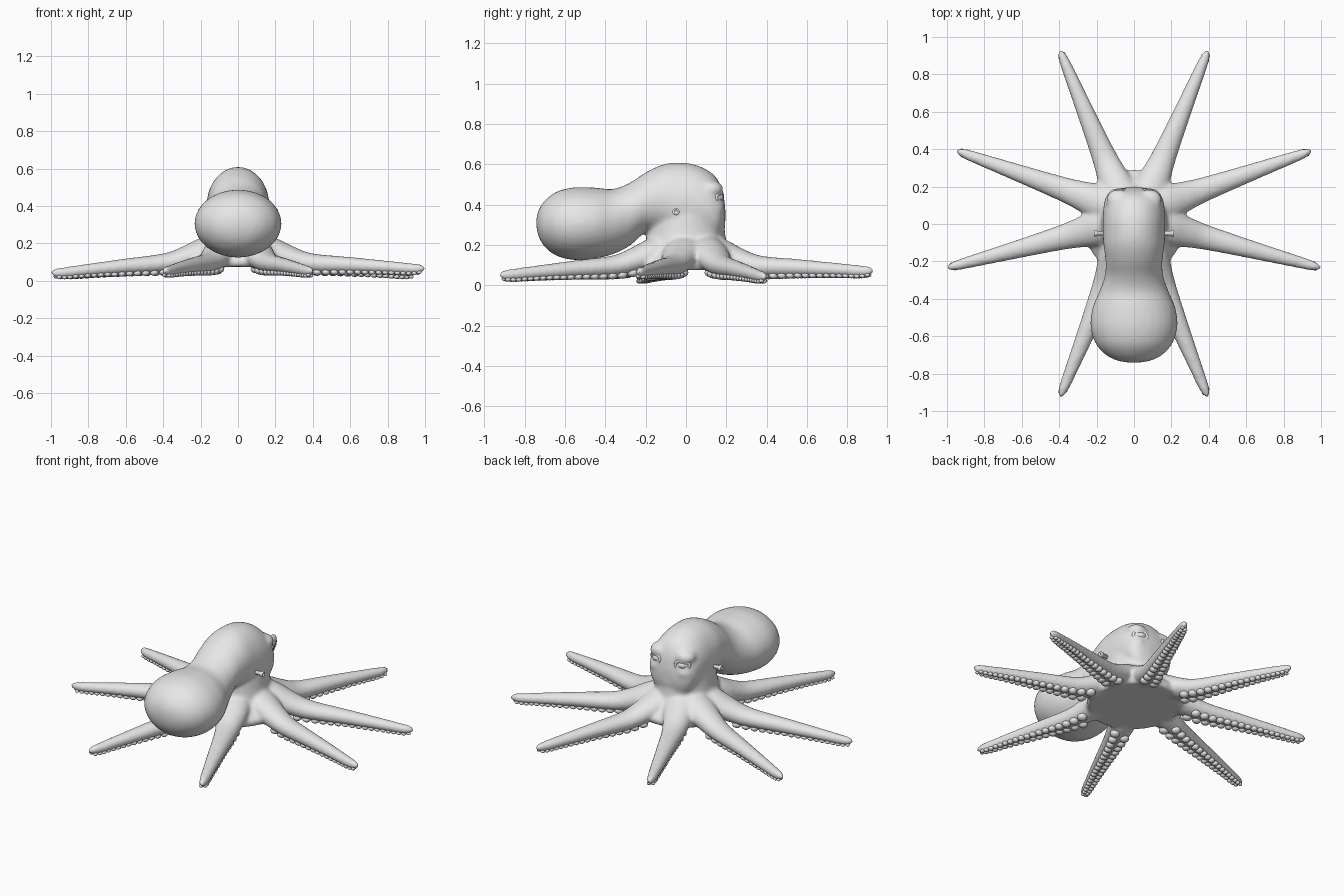
import bpy, bmesh, math
from mathutils import Vector, Matrix

if "Cube" in bpy.data.objects:
    bpy.data.objects.remove(bpy.data.objects["Cube"])

skin = bpy.data.materials.new("light grey skin")
skin.diffuse_color = (0.8, 0.8, 0.8, 1)
skin.use_nodes = True
skin.node_tree.nodes["Principled BSDF"].inputs["Base Color"].default_value = skin.diffuse_color


def spline(rows, steps=5):
    """Smoothly interpolate rows of numbers (Catmull-Rom)."""
    out = []
    for i in range(len(rows) - 1):
        p = [rows[max(0, min(len(rows) - 1, i + k))] for k in (-1, 0, 1, 2)]
        for s in range(steps):
            t = s / steps
            out.append([0.5 * (2 * b + (c - a) * t + (2 * a - 5 * b + 4 * c - d) * t * t
                               + (3 * b - a - 3 * c + d) * t ** 3) for a, b, c, d in zip(*p)])
    return out + [list(rows[-1])]


def loft(bm, rings, n=24):
    """Closed tube through rings given as (centre, u axis, v axis)."""
    prev, new = None, []
    for c, u, v in rings:
        ring = [bm.verts.new(c + u * math.cos(2 * math.pi * k / n) + v * math.sin(2 * math.pi * k / n))
                for k in range(n)]
        if prev:
            for k in range(n):
                new.append(bm.faces.new((prev[k], prev[(k + 1) % n], ring[(k + 1) % n], ring[k])))
        else:
            new.append(bm.faces.new(ring[::-1]))
        prev = ring
    new.append(bm.faces.new(prev))
    bmesh.ops.recalc_face_normals(bm, faces=new)


def ball(bm, c, r, u=16, v=10, rot=Matrix()):
    m = Matrix.Translation(c) @ rot @ Matrix.Diagonal((*r, 1))
    bmesh.ops.create_uvsphere(bm, u_segments=u, v_segments=v, radius=1, matrix=m)


def finish(bm, name):
    me = bpy.data.meshes.new(name)
    bm.to_mesh(me)
    bm.free()
    for p in me.polygons:
        p.use_smooth = True
    me.materials.append(skin)
    ob = bpy.data.objects.new(name, me)
    bpy.context.collection.objects.link(ob)
    return ob


X, Y, Z = Vector((1, 0, 0)), Vector((0, 1, 0)), Vector((0, 0, 1))
body = bmesh.new()

# mantle, neck and head: y, top, bottom, half width
rows = [(-.742, .33, .29, .02), (-.73, .375, .24, .09), (-.70, .42, .19, .15), (-.64, .465, .145, .205),
        (-.55, .486, .125, .232), (-.45, .484, .133, .222), (-.36, .478, .155, .185),
        (-.28, .508, .195, .157), (-.20, .56, .26, .152), (-.12, .597, .25, .162),
        (-.05, .609, .2, .167), (.03, .602, .2, .167), (.10, .575, .2, .162),
        (.15, .535, .2, .147), (.18, .47, .25, .115), (.195, .39, .3, .05)]
loft(body, [(Vector((0, y, (t + b) / 2)), X * w, Z * ((t - b) / 2)) for y, t, b, w in spline(rows)], 32)

# lower body and web: z, half width, back y, front y
rows = [(.45, .15, -.10, .165), (.35, .165, -.17, .188), (.25, .178, -.195, .195), (.2, .195, -.205, .21),
        (.15, .235, -.24, .25), (.11, .27, -.28, .29), (.075, .26, -.27, .28)]
loft(body, [(Vector((0, (a + b) / 2, z)), X * w, Y * ((b - a) / 2)) for z, w, a, b in spline(rows)], 32)

# arms: root, tip, tip height
arms = []
for s in (1, -1):
    arms += [((.01 * s, 0), (.397 * s, .93), .072), ((0, .05), (.95 * s, .392), .042),
             ((0, .03), (1.0 * s, -.235), .066 if s > 0 else .042), ((.02 * s, 0), (.395 * s, -.925), .052)]
# fraction along arm, height, half width, half thickness
prof = [(.06, .2, .09, .08), (.2, .155, .095, .075), (.3, .118, .079, .064), (.4, .094, .066, .053),
        (.6, .083, .051, .043), (.8, .07, .038, .034), (.93, .06, .029, .029), (.98, .06, .02, .022),
        (1.0, .06, .006, .008)]
suckers = bmesh.new()
for root, tip, tz in arms:
    a, b = Vector((*root, 0)), Vector((*tip, 0))
    side = (b - a).normalized().cross(Z)
    rings = []
    for t, z, w, h in spline(prof):
        z += (tz - .06) * max(0, (t - .4) / .6)
        c = a.lerp(b, t) + Z * z
        rings.append((c, side * w, Z * h))
    loft(body, rings, 16)
    # two staggered rows of suckers beneath each arm
    t, k = .3, 0
    while t < .975:
        i = min(range(len(rings)), key=lambda j: abs((rings[j][0] - a).to_2d().length / (b - a).length - t))
        c, u, v = rings[i]
        w, h = u.length, v.length
        r = .006 + .3 * w
        p = a.lerp(b, t) + side * w * .42 * (1 if k % 2 else -1)
        p.z = max(c.z - h * .86, r * .75 + .001)
        ball(suckers, p, (r, r, r * .75), 10, 6)
        t += r * .95
        k += 1

# brows, cheeks around the eyes
for s in (1, -1):
    ball(body, (.085 * s, .125, .475), (.065, .062, .045))
    ball(body, (.085 * s, .135, .385), (.065, .058, .04))

ob = finish(body, "octopus_body")
m = ob.modifiers.new("merge", 'REMESH')
m.mode = 'VOXEL'
m.voxel_size = .011
m.use_smooth_shade = True
m = ob.modifiers.new("soften", 'SMOOTH')
m.factor = .5
m.iterations = 8
finish(suckers, "arm_suckers")

# eyes with lid rims, and side siphon tubes
for s, tag in ((1, "right"), (-1, "left")):
    out = Vector((.4 * s, 1, 0)).normalized()
    rot = out.to_track_quat('Z', 'Y').to_matrix().to_4x4()
    c = Vector((.088 * s, .155, .435))
    bm = bmesh.new()
    ball(bm, c, (.036, .026, .03), 20, 12, rot)
    finish(bm, tag + "_eye")
    bm = bmesh.new()
    n, k = 24, 8
    along = out.cross(Z)
    vs = [[bm.verts.new(c + out * (.012 + .009 * math.sin(q))
                        + along * math.cos(p) * (.041 + .009 * math.cos(q))
                        + Z * math.sin(p) * (.031 + .009 * math.cos(q)))
           for q in [2 * math.pi * j / k for j in range(k)]] for p in [2 * math.pi * i / n for i in range(n)]]
    for i in range(n):
        for j in range(k):
            bm.faces.new((vs[i][j], vs[(i + 1) % n][j], vs[(i + 1) % n][(j + 1) % k], vs[i][(j + 1) % k]))
    bmesh.ops.recalc_face_normals(bm, faces=bm.faces[:])
    finish(bm, tag + "_eyelid")
    bm = bmesh.new()
    loft(bm, [(Vector((x * s, -.05, .365)), Y * r, Z * r) for x, r in
              ((.14, .012), (.195, .012), (.2, .017), (.21, .018), (.215, .014), (.214, .009), (.2, .007))], 16)
    finish(bm, tag + "_siphon")
